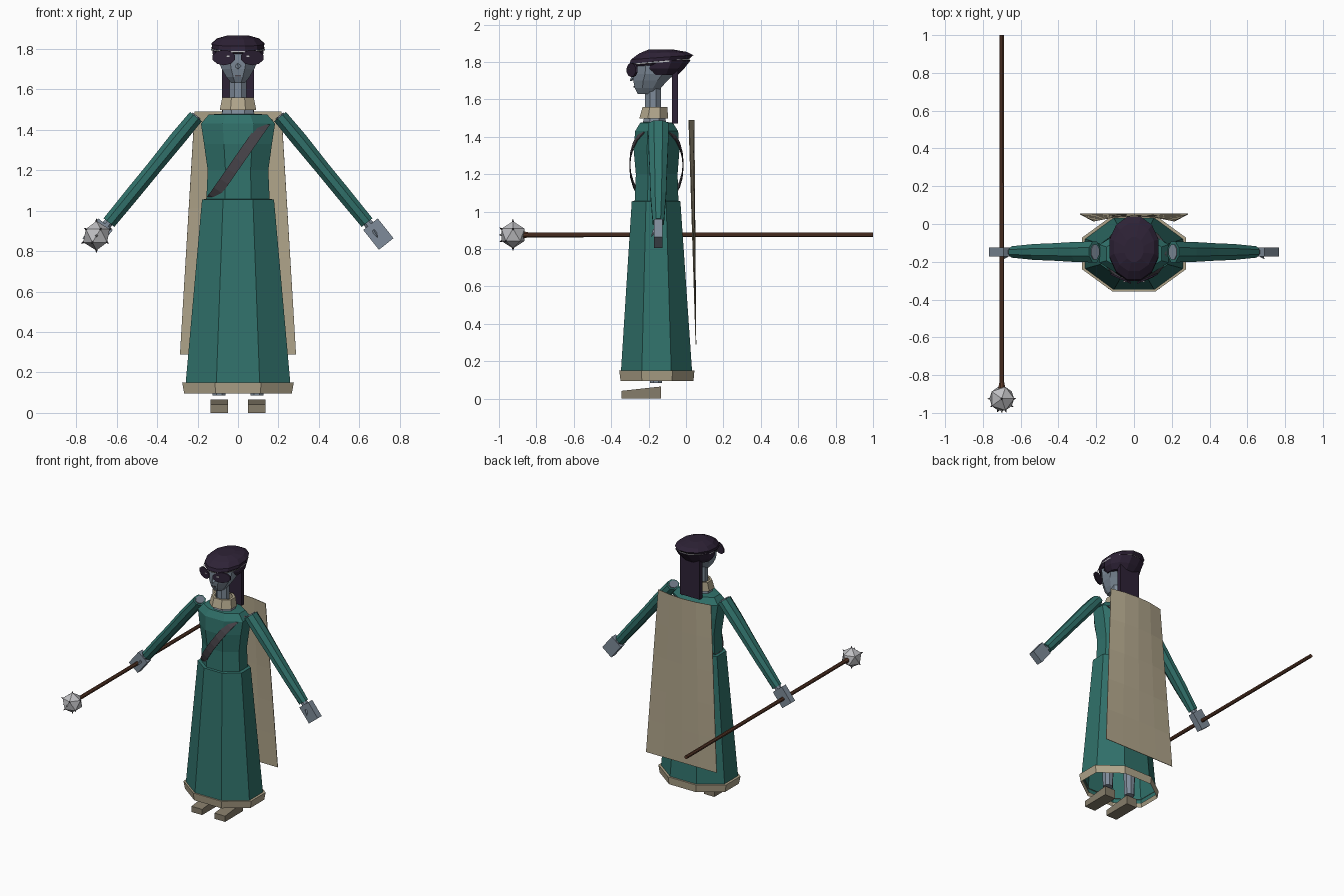
import bpy, bmesh, math
from mathutils import Vector as V, Matrix

if "Cube" in bpy.data.objects:
    bpy.data.objects.remove(bpy.data.objects["Cube"])


def material(name, r, g, b):
    m = bpy.data.materials.new(name)
    m.use_nodes = True
    m.diffuse_color = (r, g, b, 1)
    m.node_tree.nodes["Principled BSDF"].inputs["Base Color"].default_value = (r, g, b, 1)
    return m


teal = material("teal cloth", .03, .165, .145)
beige = material("beige cloth", .44, .38, .26)
skin = material("blue grey skin", .21, .26, .32)
hair = material("dark purple hair", .027, .016, .037)
wood = material("brown wood", .10, .04, .022)
metal = material("light metal", .52, .52, .54)
leather = material("dark grey leather", .065, .058, .069)
shoe_mat = material("shoe brown", .24, .205, .145)
CY = -.155  # body centre line


def finish(name, bm, mat, normals=True):
    if normals:
        bmesh.ops.recalc_face_normals(bm, faces=bm.faces[:])
    me = bpy.data.meshes.new(name)
    bm.to_mesh(me)
    bm.free()
    me.materials.append(mat)
    ob = bpy.data.objects.new(name, me)
    bpy.context.collection.objects.link(ob)
    return ob


def ring(c, u, v, n=8, phase=.5):
    """Polygon whose flat sides touch the half sizes u and v."""
    k = 1 / math.cos(math.pi / n) if phase else 1
    angles = [2 * math.pi * (i + phase) / n for i in range(n)]
    return [V(c) + V(u) * k * math.cos(a) + V(v) * k * math.sin(a) for a in angles]


def flat(z, hx, y0, y1, tilt=0, n=8, phase=.5):
    return ring((0, (y0 + y1) / 2, z), (hx, 0, 0), (0, (y1 - y0) / 2, tilt), n, phase)


def loft(name, rings, mat, caps=True):
    bm = bmesh.new()
    rows = [[bm.verts.new(p) for p in r] for r in rings]
    n = len(rows[0])
    for a, b in zip(rows, rows[1:]):
        for i in range(n):
            j = (i + 1) % n
            bm.faces.new((a[i], a[j], b[j], b[i]))
    if caps:
        bm.faces.new(rows[0])
        bm.faces.new(rows[-1])
    return finish(name, bm, mat)


def box(name, c, size, mat, rot=None):
    bm = bmesh.new()
    bmesh.ops.create_cube(bm, size=1)
    m = Matrix.Translation(c) @ (rot or Matrix()) @ Matrix.Diagonal((*size, 1))
    bmesh.ops.transform(bm, matrix=m, verts=bm.verts)
    return finish(name, bm, mat)


def cone(name, base, tip, r, mat, n=4):
    d = V(tip) - V(base)
    u = d.orthogonal().normalized()
    v = d.normalized().cross(u)
    return loft(name, [ring(base, u * r, v * r, n), ring(tip, u * .0008, v * .0008, n)], mat)


# Robe
loft("skirt", [flat(.11, .262, -.35, .035), flat(1.055, .178, -.29, -.03)], teal, caps=False)
loft("skirt_waist", [flat(1.055, .178, -.29, -.03), flat(1.06, .14, -.26, -.05)], teal, caps=False)
loft("hem", [flat(.12, .255, -.34, .03), flat(.095, .266, -.35, .04),
             flat(.15, .276, -.357, .045), flat(.15, .255, -.34, .03)], beige, caps=False)
loft("torso", [flat(1.04, .157, -.275, -.04), flat(1.2, .15, -.268, -.045),
               flat(1.33, .168, -.28, -.035), flat(1.43, .183, -.272, -.042),
               flat(1.475, .145, -.245, -.07), flat(1.48, .07, -.215, -.11)], teal)

# Strap looping over one shoulder
A, W = V((.147, 0, .212)), V((.021, 0, -.0145))
S, Y = V((.005, CY - .003, 1.25)), V((0, .145, 0))
strap = loft("shoulder_strap", [ring(S + W * s, A * k, Y * k, 24, 0)
             for s, k in ((-1, 1), (1, 1), (1, .97), (-1, .97), (-1, 1))], leather, caps=False)

# Neck, collar and head
loft("neck_base", [flat(1.46, .085, -.235, -.105), flat(1.5, .075, -.225, -.11)], skin)
loft("neck", [flat(z, .042, -.218, -.135) for z in (1.47, 1.68)], skin)
loft("collar", [flat(1.498, .09, -.25, -.095), flat(1.56, .078, -.232, -.1),
                flat(1.56, .06, -.22, -.115)], beige, caps=False)
loft("head", [flat(1.63, .033, -.258, -.155), flat(1.66, .057, -.274, -.135),
              flat(1.7, .08, -.282, -.1), flat(1.735, .095, -.285, -.06),
              flat(1.8, .104, -.285, -.04)], skin)
cone("nose", (0, -.28, 1.715), (0, -.3, 1.70), .012, skin)
box("mouth", (0, -.276, 1.668), (.028, .008, .007), leather)

# Hair
loft("hair_cap", [flat(1.785, .11, -.29, -.02, .01, 12), flat(1.805, .128, -.302, .02, .015, 12),
                  flat(1.825, .13, -.295, .04, .012, 12), flat(1.85, .105, -.25, .005, .004, 12),
                  flat(1.867, .05, -.2, -.07, 0, 12)], hair)
loft("back_hair", [flat(1.73, .1, -.215, -.045, 0, 12), flat(1.765, .124, -.24, -.01, 0, 12),
                   flat(1.81, .128, -.25, .025, 0, 12)], hair)
box("hair_tail", (0, -.06, 1.615), (.16, .032, .29), hair)
loft("headband", [flat(z, .133, -.306, .018, .014, 12) for z in (1.797, 1.804)], metal, caps=False)


# Arms, hands, legs and shoes on both sides
D = V((.62, 0, -.78)).normalized()
P = V((D.z, 0, -D.x))
TILT = Matrix.Rotation(math.atan2(-D.z, D.x), 4, 'Y')


def limb(name, points, mat):
    """Tube from points of (x, z, half depth, half thickness)."""
    return loft(name, [ring((x, -.148, z), P * t, V((0, d, 0)), 8) for x, z, d, t in points], mat)


def mirrored(ob, name):
    me = ob.data.copy()
    me.transform(Matrix.Scale(-1, 4, (1, 0, 0)))
    me.flip_normals()
    other = bpy.data.objects.new(name, me)
    bpy.context.collection.objects.link(other)


parts = [
    limb("sleeve", [(.208, 1.465, .055, .037), (.30, 1.355, .053, .039), (.42, 1.207, .046, .036),
                    (.52, 1.085, .042, .036), (.638, .941, .03, .034)], teal),
    limb("upper_arm", [(.204, 1.47, .04, .026), (.3, 1.355, .035, .025)], skin),
    limb("wrist", [(.62, .965, .02, .022), (.67, .905, .02, .024)], skin),
    box("hand", (.694, -.148, .884), (.125, .046, .092), skin, TILT),
    cone("thumb", (.672, -.165, .90), (.69, -.185, .868), .009, skin),
    loft("leg", [ring((.093, -.16, z), (r, 0, 0), (0, r, 0)) for z, r in ((.085, .032), (.4, .042), (.9, .06))],
         skin),
    loft("eye_patch", [ring((.07, -.283, 1.757), (r, .024 * r / .055, 0), (0, 0, r * .66), 10)
                       for r in (.055,)] +
         [ring((.07, -.293, 1.757), (r, .024 * r / .055, 0), (0, 0, r * .66), 10) for r in (.055, .01)], hair),
    box("eye", (.05, -.304, 1.763), (.018, .006, .008), metal),
]
shoe = box("shoe", (.0935, -.24, .0325), (.086, .21, .065), shoe_mat)
for v in shoe.data.vertices:
    if v.co.y < -.3 and v.co.z > .03:
        v.co.z = .042
for ob in parts + [shoe]:
    base = ob.name
    ob.name = "left_" + base
    mirrored(ob, "right_" + base)

# Cape, a thin sheet bowed back at the top
bm = bmesh.new()
COLS, ROWS = 4, 5
grid = []
for r in range(ROWS + 1):
    f = r / ROWS
    row = []
    for c in range(COLS + 1):
        s = 2 * c / COLS - 1
        y = .045 + .01 * f - .028 * s * s * (1 - f)
        row.append(bm.verts.new((s * (.215 + .072 * f), y, 1.49 - 1.2 * f)))
    grid.append(row)
for a, b in zip(grid, grid[1:]):
    for i in range(COLS):
        bm.faces.new((a[i], b[i], b[i + 1], a[i + 1]))
cape = finish("cape", bm, beige)
mod = cape.modifiers.new("thickness", 'SOLIDIFY')
mod.thickness = .004

# Staff with a spiked head
SX, SZ = -.7, .876
loft("staff", [ring((SX, y, SZ), (r, 0, 0), (0, 0, r), 8)
               for y, r in ((-.9, .022), (-.865, .018), (-.84, .013), (1, .012))], wood)
centre = V((SX, -.925, SZ))
bm = bmesh.new()
bmesh.ops.create_icosphere(bm, subdivisions=1, radius=.073, matrix=Matrix.Translation(centre))
tips = [(v.co - centre).normalized() for v in bm.verts]
finish("mace_head", bm, metal)
for i, t in enumerate(tips):
    if t.y < .5:
        cone(f"mace_spike_{i + 1}", centre + t * .066, centre + t * .084, .005, leather)
cone("mace_tip", centre + V((0, -.05, 0)), (SX, -1, SZ), .008, metal)
